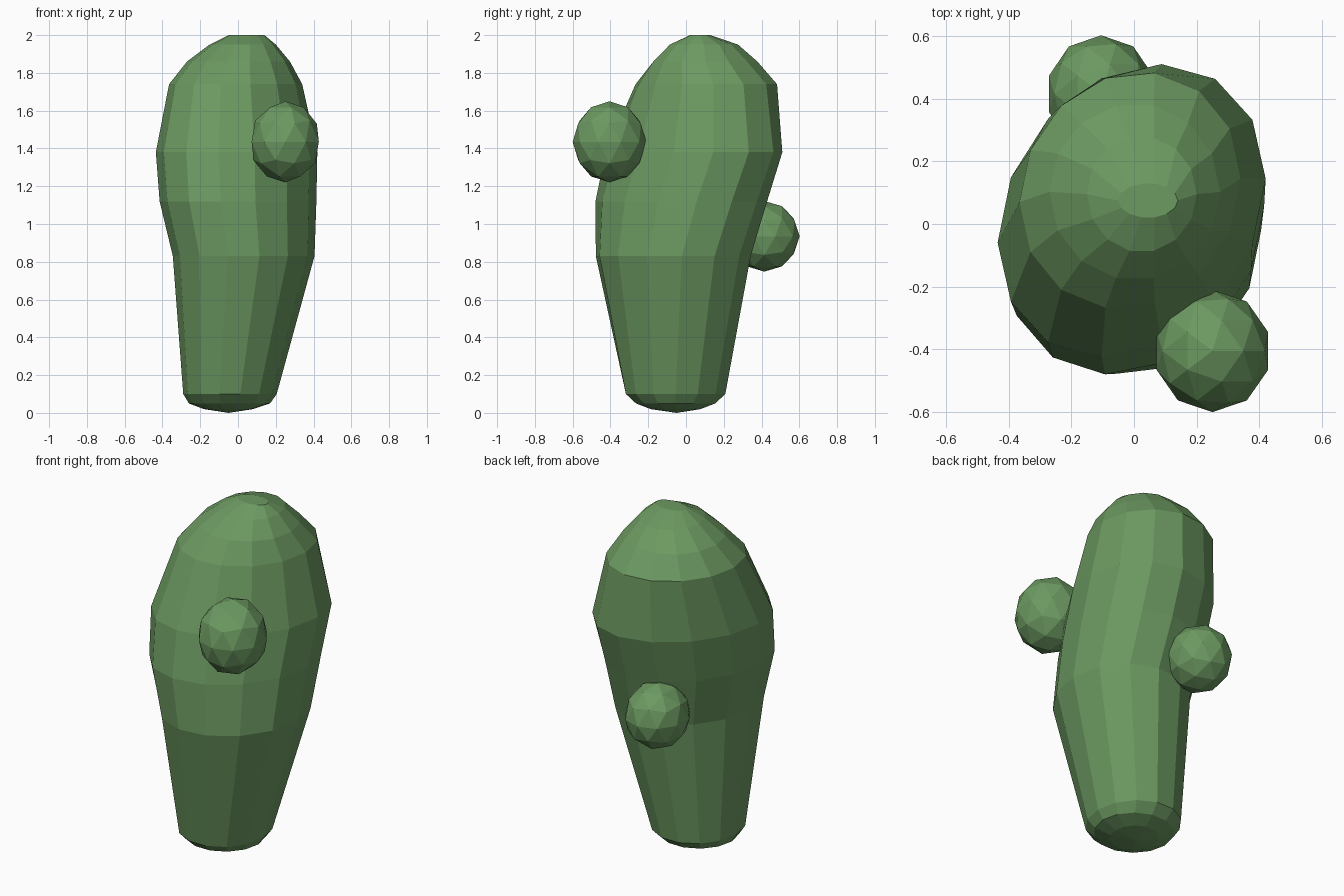
import bpy, bmesh, math
from mathutils import Matrix

if "Cube" in bpy.data.objects:
    bpy.data.objects.remove(bpy.data.objects["Cube"])

green = bpy.data.materials.new("plant_green")
green.diffuse_color = (0.15, 0.32, 0.12, 1)
green.use_nodes = True
green.node_tree.nodes["Principled BSDF"].inputs["Base Color"].default_value = green.diffuse_color


def add_object(name, bm):
    bmesh.ops.recalc_face_normals(bm, faces=bm.faces)
    mesh = bpy.data.meshes.new(name)
    bm.to_mesh(mesh)
    bm.free()
    mesh.materials.append(green)
    obj = bpy.data.objects.new(name, mesh)
    bpy.context.collection.objects.link(obj)
    return obj


# Trunk: lofted low-poly sections (z, x min, x max, y min, y max, skew)
SIDES = 14
sections = [
    (0.02, -0.18, 0.08, -0.19, 0.08, 0.0),
    (0.05, -0.26, 0.17, -0.27, 0.16, 0.0),
    (0.10, -0.29, 0.205, -0.325, 0.215, 0.0),
    (0.83, -0.345, 0.405, -0.48, 0.345, 0.11),
    (1.12, -0.415, 0.415, -0.48, 0.43, 0.18),
    (1.38, -0.435, 0.42, -0.425, 0.51, 0.22),
    (1.74, -0.365, 0.34, -0.27, 0.485, 0.1),
    (1.86, -0.27, 0.275, -0.18, 0.385, 0.0),
    (1.95, -0.15, 0.20, -0.09, 0.28, 0.0),
    (2.00, -0.05, 0.14, 0.02, 0.13, 0.0),
]
bm = bmesh.new()
rings = []
for z, x0, x1, y0, y1, skew in sections:
    ring = []
    for i in range(SIDES):
        t = 2 * math.pi * i / SIDES
        x = (x0 + x1) / 2 + (x1 - x0) / 2 * math.cos(t)
        y = (y0 + y1) / 2 + (y1 - y0) / 2 * math.sin(t + skew)
        ring.append(bm.verts.new((x, y, z)))
    rings.append(ring)
for a, b in zip(rings, rings[1:]):
    for i in range(SIDES):
        j = (i + 1) % SIDES
        bm.faces.new((a[i], a[j], b[j], b[i]))
bm.faces.new(rings[-1])
foot = bm.verts.new((-0.05, -0.05, 0))
for i in range(SIDES):
    bm.faces.new((rings[0][i], foot, rings[0][(i + 1) % SIDES]))
add_object("trunk", bm)


# Round side buds
def bud(name, centre, radii):
    bm = bmesh.new()
    bmesh.ops.create_icosphere(
        bm, subdivisions=2, radius=1,
        matrix=Matrix.Translation(centre) @ Matrix.Diagonal((*radii, 1)))
    add_object(name, bm)


bud("front_bud", (0.25, -0.405, 1.435), (0.187, 0.195, 0.215))
bud("back_bud", (-0.105, 0.415, 0.935), (0.175, 0.187, 0.187))
